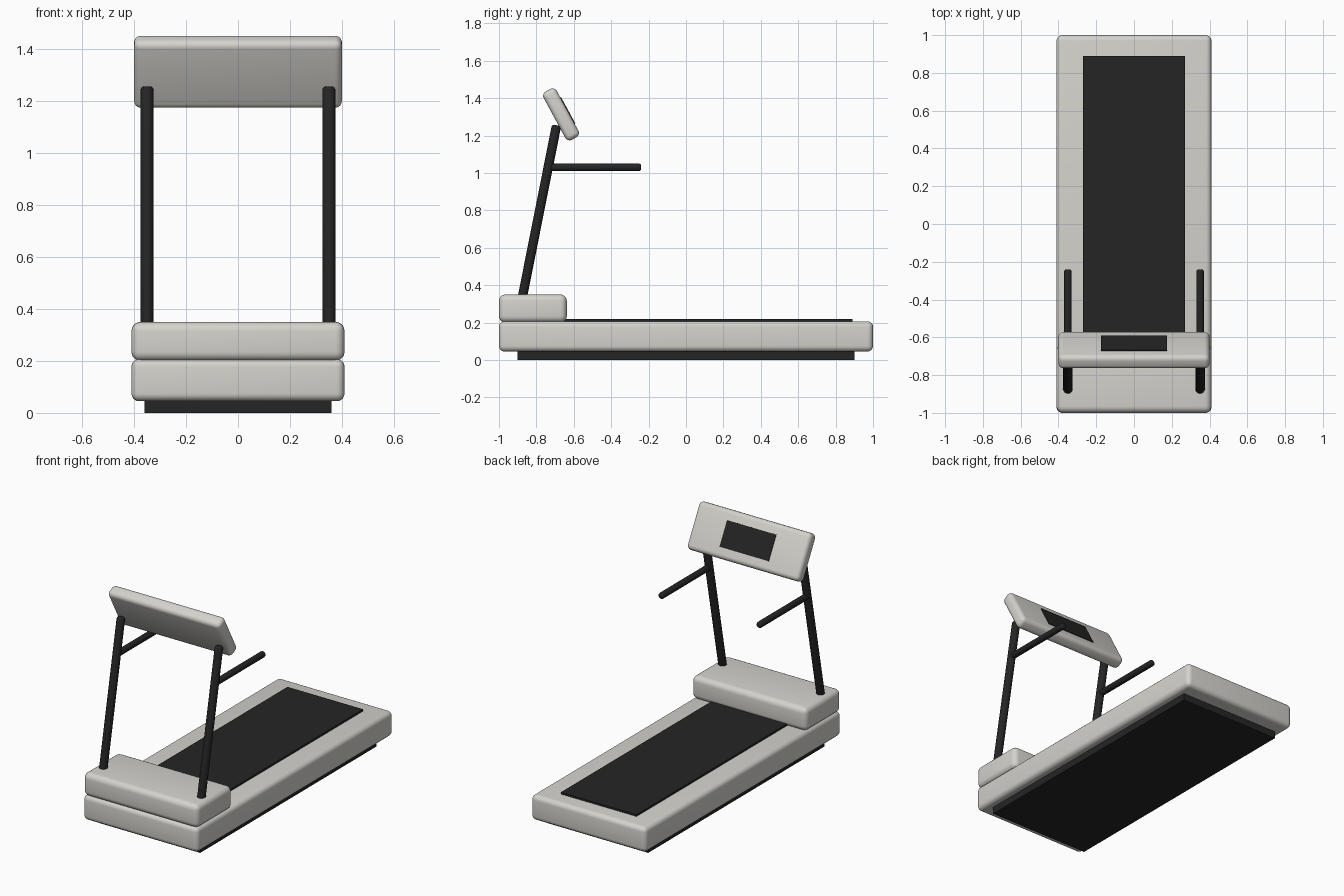
import bpy
import math
from mathutils import Vector

if "Cube" in bpy.data.objects:
    bpy.data.objects.remove(bpy.data.objects["Cube"])


def material(name, rgb):
    m = bpy.data.materials.new(name)
    m.diffuse_color = (*rgb, 1)
    m.use_nodes = True
    m.node_tree.nodes["Principled BSDF"].inputs["Base Color"].default_value = m.diffuse_color
    return m


LIGHT = material("light_grey", (0.66, 0.65, 0.61))
BLACK = material("black", (0.018, 0.018, 0.018))


def finish(ob, name, mat, bevel, segments=5):
    ob.name = name
    ob.data.materials.append(mat)
    if bevel:
        b = ob.modifiers.new("round_edges", 'BEVEL')
        b.width = bevel
        b.segments = segments
        b.limit_method = 'ANGLE'
        bpy.ops.object.modifier_apply(modifier=b.name)
        bpy.ops.object.shade_smooth_by_angle(angle=math.radians(35))
    return ob


def box(name, lo, hi, mat, bevel=0, tilt=0):
    lo, hi = Vector(lo), Vector(hi)
    bpy.ops.mesh.primitive_cube_add(size=1, location=(lo + hi) / 2)
    ob = bpy.context.object
    ob.scale = hi - lo
    bpy.ops.object.transform_apply(location=False, rotation=False, scale=True)
    ob.rotation_euler.x = tilt
    return finish(ob, name, mat, bevel)


def rod(name, a, b, r, mat, bevel):
    a, b = Vector(a), Vector(b)
    bpy.ops.mesh.primitive_cylinder_add(vertices=24, radius=r, depth=(b - a).length,
                                        location=(a + b) / 2)
    ob = bpy.context.object
    ob.rotation_euler = (b - a).to_track_quat('Z', 'Y').to_euler()
    return finish(ob, name, mat, bevel, 4)


# Deck: floor plinth, rounded body, running belt and motor hood
box("floor_plinth", (-0.36, -0.9, 0), (0.36, 0.9, 0.06), BLACK)
box("deck_body", (-0.41, -1, 0.045), (0.41, 1, 0.207), LIGHT, 0.03)
box("running_belt", (-0.27, -0.89, 0.19), (0.27, 0.89, 0.219), BLACK)
box("motor_hood", (-0.41, -1, 0.2), (0.41, -0.637, 0.35), LIGHT, 0.035)

# Leaning uprights with grab bars, one pair per side
for side, s in (("left", -1), ("right", 1)):
    x = 0.35 * s
    rod(side + "_upright", (x, -0.882, 0.3), (x, -0.692, 1.255), 0.025, BLACK, 0.014)
    rod(side + "_grab_bar", (x, -0.735, 1.03), (x, -0.24, 1.03), 0.02, BLACK, 0.012)

# Tilted console with a thin screen plate on the runner's side
TILT = math.radians(28.5)
centre = Vector((0, -0.668, 1.313))
half = Vector((0.4, 0.04, 0.147))
box("console", centre - half, centre + half, LIGHT, 0.027, TILT)
face = centre + Vector((0, math.cos(TILT), math.sin(TILT))) * 0.04
plate = Vector((0.175, 0.004, 0.081))
box("console_screen", face - plate, face + plate, BLACK, 0, TILT)
